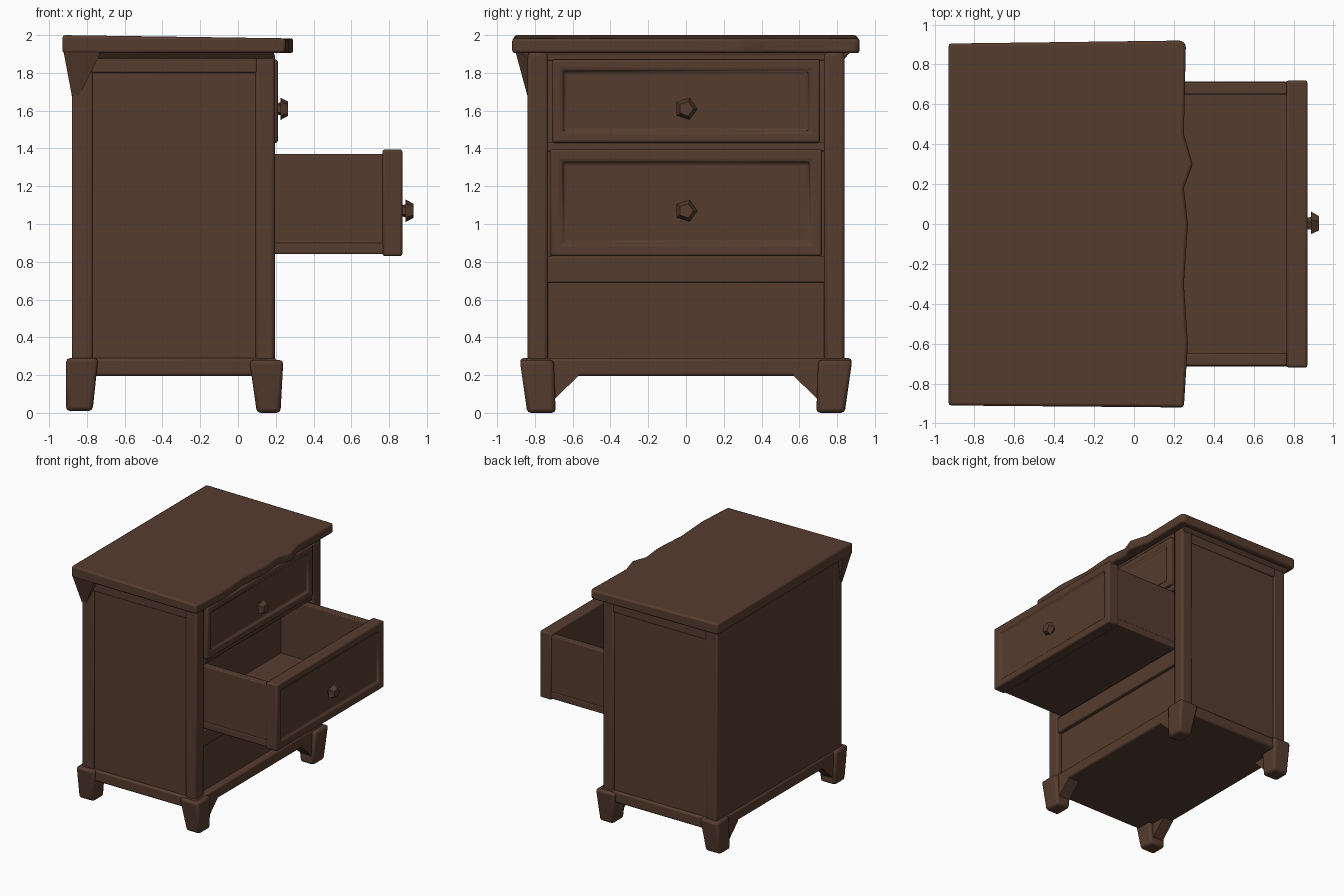
import bpy, bmesh, math
from mathutils import Matrix

if "Cube" in bpy.data.objects:
    bpy.data.objects.remove(bpy.data.objects["Cube"])

wood = bpy.data.materials.new("dark brown wood")
wood.diffuse_color = (0.092, 0.045, 0.028, 1)
wood.use_nodes = True
wood.node_tree.nodes["Principled BSDF"].inputs["Base Color"].default_value = wood.diffuse_color


def finish(name, bm, bevel=0.0, smooth=True):
    bmesh.ops.recalc_face_normals(bm, faces=bm.faces[:])
    me = bpy.data.meshes.new(name)
    bm.to_mesh(me)
    bm.free()
    me.materials.append(wood)
    ob = bpy.data.objects.new(name, me)
    bpy.context.collection.objects.link(ob)
    if bevel:
        m = ob.modifiers.new("soft edges", 'BEVEL')
        m.width, m.segments, m.limit_method = bevel, 2, 'ANGLE'
    if smooth:
        bpy.ops.object.select_all(action='DESELECT')
        ob.select_set(True)
        bpy.context.view_layer.objects.active = ob
        bpy.ops.object.shade_smooth_by_angle(angle=math.radians(40))
    return ob


def frustum(name, low, high, z, bevel=0.0):
    """Block between two rectangles (x0, x1, y0, y1) at heights z."""
    bm = bmesh.new()
    rings = []
    for (x0, x1, y0, y1), h in zip((low, high), z):
        rings.append([bm.verts.new((x, y, h)) for x, y in
                      ((x0, y0), (x1, y0), (x1, y1), (x0, y1))])
    a, b = rings
    bm.faces.new(a)
    bm.faces.new(b)
    for i in range(4):
        j = (i + 1) % 4
        bm.faces.new((a[i], a[j], b[j], b[i]))
    return finish(name, bm, bevel)


def box(name, x, y, z, bevel=0.0):
    r = (*x, *y)
    return frustum(name, r, r, z, bevel)


def prism(name, outline, axis, lo, hi, bevel=0.0):
    """Extrude a 2D outline along x (axis 0, points are y,z) or z (axis 2)."""
    bm = bmesh.new()
    place = (lambda p: (lo, *p)) if axis == 0 else (lambda p: (*p, lo))
    f = bm.faces.new([bm.verts.new(place(p)) for p in outline])
    new = bmesh.ops.extrude_face_region(bm, geom=[f])["geom"]
    step = (hi - lo, 0, 0) if axis == 0 else (0, 0, hi - lo)
    bmesh.ops.translate(bm, vec=step, verts=[v for v in new if isinstance(v, bmesh.types.BMVert)])
    return finish(name, bm, bevel)


def drawer_front(name, x, y, z, rim):
    """Block whose +x face has a sunken panel."""
    bm = bmesh.new()
    bmesh.ops.create_cube(bm, size=1)
    for v in bm.verts:
        v.co = [r[0] if c < 0 else r[1] for c, r in zip(v.co, (x, y, z))]
    face = [f for f in bm.faces if f.normal.x > 0.9]
    bmesh.ops.inset_region(bm, faces=face, thickness=rim)
    bmesh.ops.inset_region(bm, faces=face, thickness=0.02, depth=-0.02)
    return finish(name, bm, 0.015)


def knob(name, x, z):
    """Faceted five-sided knob on a short stem, pointing along +x."""
    bm = bmesh.new()
    turn = Matrix.Rotation(math.pi / 2, 4, 'Y')
    for r1, r2, depth, cx in ((0.03, 0.035, 0.03, 0.005), (0.062, 0.04, 0.04, 0.04)):
        bmesh.ops.create_cone(bm, cap_ends=True, segments=5, radius1=r1, radius2=r2,
                              depth=depth, matrix=Matrix.Translation((x + cx, 0, z)) @ turn)
    finish(name, bm, smooth=False)


# table top with its slightly worn front edge
top = [(-.93, -.91), (.25, -.92), (.27, -.6), (.25, -.3), (.27, 0), (.25, .18),
       (.295, .3), (.25, .45), (.26, .9), (.24, .92), (-.93, .905)]
slab = prism("table_top", top, 2, 1.905, 1.99, 0.018)
for v in slab.data.vertices:
    if v.co.z > 1.95:
        v.co.z = 2.0 if v.co.x < -0.5 else 1.983
frustum("top_moulding", (-.88, .18, -.84, .84), (-.90, .19, -.87, .87), (1.875, 1.91))
frustum("flared_back_corner", (-.88, -.84, -.84, -.82), (-.925, -.72, -.905, -.78), (1.68, 1.92))

# corner posts, side panels and back
for s, side in ((-1, "near"), (1, "far")):
    yr = sorted((s * .73, s * .84))
    box(f"front_post_{side}", (.09, .195), yr, (.2, 1.91), 0.018)
    box(f"back_post_{side}", (-.88, -.77), yr, (.2, 1.91), 0.01)
    box(f"side_panel_{side}", (-.78, .10), sorted((s * .78, s * .828)), (.21, 1.9))
    box(f"side_top_rail_{side}", (-.78, .10), sorted((s * .78, s * .838)), (1.8, 1.9), 0.008)
box("back_panel", (-.878, -.83), (-.75, .75), (.2, 1.9))

# base and front rails
box("base", (-.89, .205), (-.85, .85), (.195, .29), 0.015)
for name, z in (("rail_top", (1.865, 1.91)), ("rail_middle", (1.385, 1.435)),
                ("rail_lower", (.69, .83))):
    box(name, (.05, .185), (-.74, .74), z, 0.008)
box("lower_front_panel", (.10, .15), (-.74, .74), (.28, .70))

# feet with brackets running under the front and back rails
for s, side in ((-1, "near"), (1, "far")):
    def span(a, b):
        return sorted((s * a, s * b))
    frustum(f"front_foot_{side}", (.10, .225, *span(.69, .84)), (.06, .24, *span(.70, .88)),
            (0, .28), 0.02)
    frustum(f"back_foot_{side}", (-.91, -.77, *span(.70, .84)), (-.91, -.74, *span(.71, .88)),
            (.01, .29), 0.02)
    bracket = [(s * .73, .22), (s * .57, .22), (s * .57, .195), (s * .70, .07), (s * .73, .07)]
    prism(f"front_bracket_{side}", bracket, 0, .10, .205)
    prism(f"back_bracket_{side}", bracket, 0, -.89, -.79)

# closed upper drawer
drawer_front("upper_drawer_front", (.10, .212), (-.71, .71), (1.43, 1.87), 0.075)
knob("upper_knob", .205, 1.61)

# pulled-out lower drawer
drawer_front("open_drawer_front", (.765, .87), (-.72, .72), (.83, 1.395), 0.085)
knob("lower_knob", .868, 1.07)
for s, side in ((-1, "near"), (1, "far")):
    box(f"drawer_side_{side}", (-.10, .78), sorted((s * .65, s * .71)), (.86, 1.37), 0.008)
box("drawer_bottom", (-.10, .78), (-.715, .715), (.84, .90), 0.008)
box("drawer_back", (-.10, -.05), (-.66, .66), (.88, 1.36))
